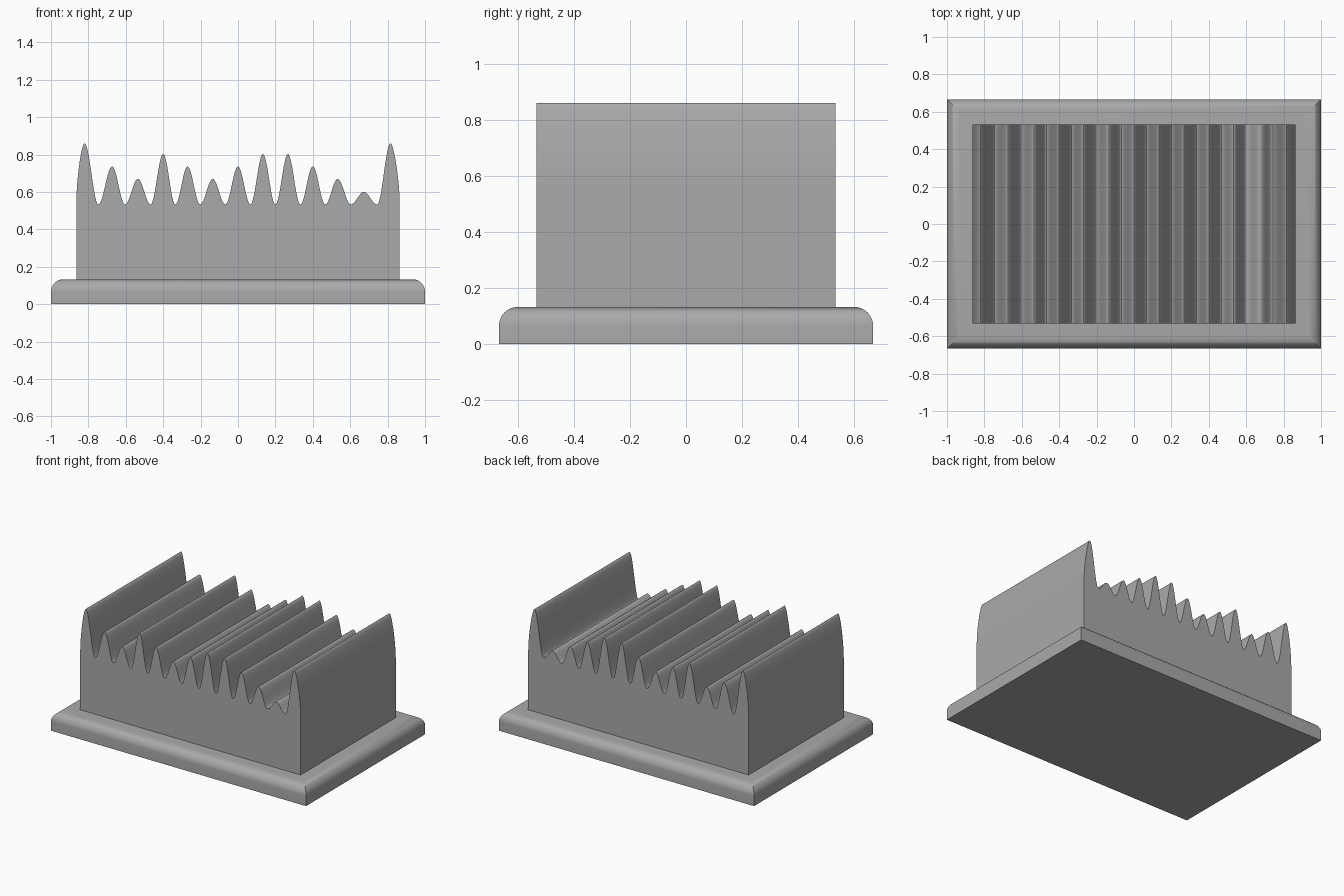
import bpy, bmesh, math
from mathutils import Vector
from mathutils.geometry import interpolate_bezier

cube = bpy.data.objects.get("Cube")
if cube:
    bpy.data.objects.remove(cube, do_unlink=True)

grey = bpy.data.materials.new("plain grey")
grey.use_nodes = True
colour = (0.4, 0.4, 0.4, 1)
grey.diffuse_color = colour
grey.node_tree.nodes["Principled BSDF"].inputs["Base Color"].default_value = colour


def finish(name, bm):
    bmesh.ops.recalc_face_normals(bm, faces=bm.faces)
    mesh = bpy.data.meshes.new(name)
    bm.to_mesh(mesh)
    bm.free()
    mesh.materials.append(grey)
    obj = bpy.data.objects.new(name, mesh)
    bpy.context.collection.objects.link(obj)
    bpy.ops.object.select_all(action='DESELECT')
    obj.select_set(True)
    bpy.context.view_layer.objects.active = obj
    bpy.ops.object.shade_smooth_by_angle(angle=math.radians(35))


# Base slab with rounded upper edges and mitred corners
BASE_TOP = 0.133
bm = bmesh.new()
bmesh.ops.create_cube(bm, size=1)
for v in bm.verts:
    v.co = (v.co.x * 2, v.co.y * 1.333, (v.co.z + 0.5) * BASE_TOP)
top_edges = [e for e in bm.edges if all(v.co.z > 0.1 for v in e.verts)]
bmesh.ops.bevel(bm, geom=top_edges, offset=0.067, segments=10,
                profile=0.5, affect='EDGES')
finish("base", bm)

# Ridge profile: peaks separated by valleys of one height
HALF_X, HALF_Y, VALLEY = 0.864, 0.533, 0.533
peaks = [(-0.82, 0.86), (-0.673, 0.737), (-0.535, 0.67), (-0.4, 0.803),
         (-0.27, 0.737), (-0.135, 0.67), (0, 0.737), (0.133, 0.803),
         (0.267, 0.803), (0.4, 0.737), (0.533, 0.67), (0.673, 0.6), (0.815, 0.86)]
nodes = [peaks[0]]
for a, b in zip(peaks, peaks[1:]):
    nodes += [((a[0] + b[0]) / 2, VALLEY), b]


def shoulder(side, peak):
    # Outer flank, rising straight up from the wall and rounding over the peak
    return interpolate_bezier(Vector((side * HALF_X, 0.55)),
                              Vector((side * HALF_X, 0.66)),
                              Vector((peak[0] + side * 0.018, peak[1])),
                              Vector(peak), 12)


outline = [(-HALF_X, BASE_TOP)] + [tuple(p) for p in shoulder(-1, peaks[0])]
STEPS = 12
for (x0, z0), (x1, z1) in zip(nodes, nodes[1:]):
    for i in range(1, STEPS + 1):
        t = i / STEPS
        ease = (1 - math.cos(math.pi * t)) / 2
        outline.append((x0 + (x1 - x0) * t, z0 + (z1 - z0) * ease))
outline += [tuple(p) for p in reversed(shoulder(1, peaks[-1])[:-1])]
outline.append((HALF_X, BASE_TOP))

# Ridged block: the profile drawn out from front to back
bm = bmesh.new()
face = bm.faces.new([bm.verts.new((x, -HALF_Y, z)) for x, z in outline])
drawn = bmesh.ops.extrude_face_region(bm, geom=[face], use_keep_orig=True)
for v in drawn["geom"]:
    if isinstance(v, bmesh.types.BMVert):
        v.co.y = HALF_Y
finish("ridged_block", bm)
